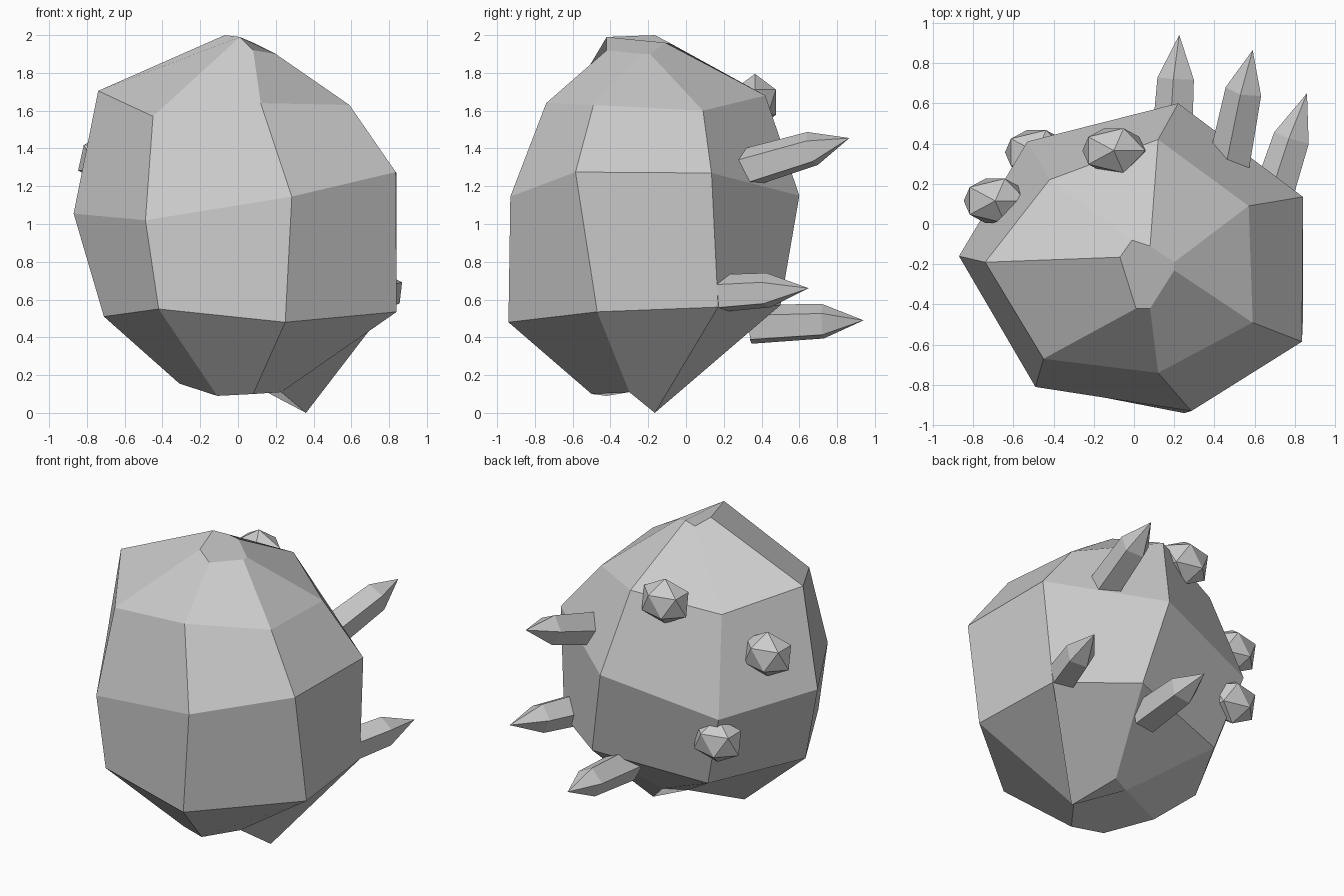
import bpy, bmesh, math
from mathutils import Vector

if "Cube" in bpy.data.objects:
    bpy.data.objects.remove(bpy.data.objects["Cube"])

stone = bpy.data.materials.new("stone_grey")
stone.diffuse_color = (0.6, 0.6, 0.6, 1)
stone.use_nodes = True
stone.node_tree.nodes["Principled BSDF"].inputs["Base Color"].default_value = stone.diffuse_color


def finish(name, bm):
    bmesh.ops.recalc_face_normals(bm, faces=bm.faces)
    mesh = bpy.data.meshes.new(name)
    bm.to_mesh(mesh)
    bm.free()
    mesh.materials.append(stone)
    obj = bpy.data.objects.new(name, mesh)
    bpy.context.collection.objects.link(obj)
    return obj


def loft(name, rings, tip=None):
    """Skin equal-length rings with quads; cap the ends or close to a tip."""
    bm = bmesh.new()
    loops = [[bm.verts.new(p) for p in ring] for ring in rings]
    n = len(loops[0])
    for a, b in zip(loops, loops[1:]):
        for i in range(n):
            j = (i + 1) % n
            bm.faces.new((a[i], a[j], b[j], b[i]))
    bm.faces.new(loops[0])
    if tip is None:
        bm.faces.new(loops[-1])
    else:
        t = bm.verts.new(tip)
        for i in range(n):
            bm.faces.new((loops[-1][i], loops[-1][(i + 1) % n], t))
    return finish(name, bm)


# Boulder: seven-sided irregular rings, bottom to top
base = [(-.31, -.18, .155), (-.11, -.42, .09), (.08, -.50, .10), (.23, -.30, .11),
        (.36, -.165, 0), (.16, .02, .18), (.02, -.05, .18)]
lower = [(-.71, -.26, .51), (-.42, -.81, .55), (.25, -.94, .48), (.84, -.47, .535),
         (.79, .17, .56), (.35, .50, .57), (-.38, .31, .47)]
middle = [(-.87, -.16, 1.055), (-.49, -.81, 1.02), (.285, -.93, 1.145), (.835, -.585, 1.275),
          (.84, .135, 1.27), (.22, .60, 1.15), (-.53, .41, .975)]
upper = [(-.74, -.19, 1.705), (-.45, -.67, 1.57), (.12, -.74, 1.64), (.59, -.49, 1.63),
         (.57, .09, 1.60), (.12, .42, 1.68), (-.42, .22, 1.583)]
crown = [(-.07, -.165, 2.0), (.01, -.42, 1.99), (.08, -.42, 1.92), (.20, -.23, 1.90),
         (.20, -.19, 1.90), (.08, -.11, 1.96), (-.01, -.08, 1.955)]
loft("boulder", [base, lower, middle, upper, crown])


# Crystal spikes: five-sided shafts with pointed ends
def spike(name, start, tip, r=.11, roll=100):
    start, tip = Vector(start), Vector(tip)
    axis = tip - start
    side = axis.cross(Vector((0, 0, 1))).normalized()
    up = side.cross(axis).normalized()
    rings = []
    for t, rad in ((0, r), (.64, r * .88)):
        c = start + axis * t
        rings.append([c + rad * (side * math.cos(a) + up * math.sin(a))
                      for a in (math.radians(roll + 72 * k) for k in range(5))])
    loft(name, rings, tip)


spike("upper_spike", (.48, .31, 1.29), (.59, .865, 1.455))
spike("side_spike", (.66, .03, .62), (.86, .65, .66))
spike("lower_spike", (.19, .34, .465), (.225, .94, .49))

# Faceted nodules on the back left
for name, pos in (("top_nodule", (-.10, .365, 1.645)),
                  ("left_nodule", (-.69, .115, 1.35)),
                  ("low_nodule", (-.485, .356, .81))):
    bm = bmesh.new()
    bmesh.ops.create_icosphere(bm, subdivisions=1, radius=1)
    for v in bm.verts:
        v.co = Vector((v.co.x * .175, v.co.y * .13, v.co.z * .15)) + Vector(pos)
    finish(name, bm)
